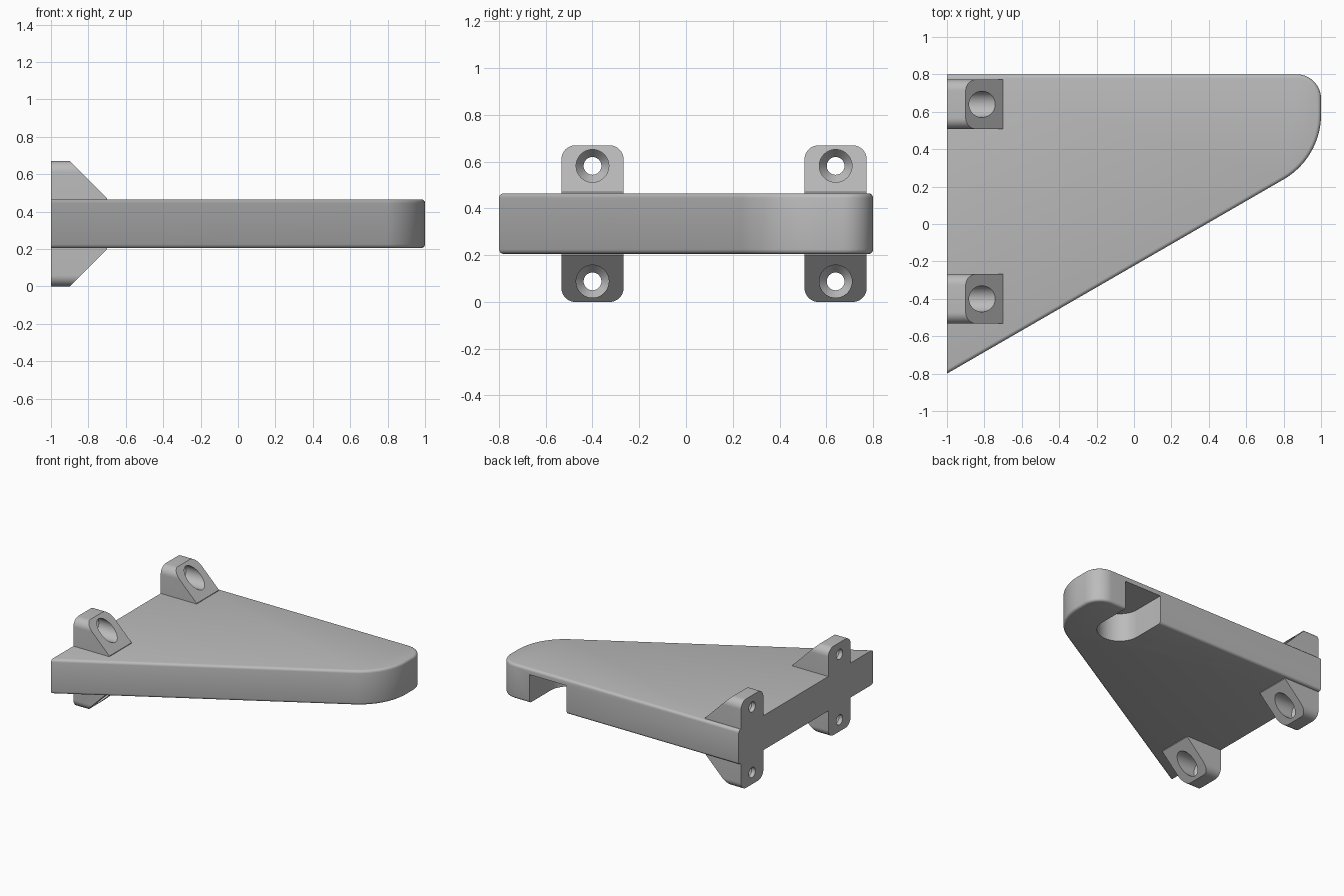
import bpy, bmesh
from math import sin, cos, radians, pi
from mathutils import Vector

default = bpy.data.objects.get("Cube")
if default:
    bpy.data.objects.remove(default, do_unlink=True)

MID, HALF = 0.335, 0.13      # plate mid height and half thickness

grey = bpy.data.materials.new("plain grey")
grey.use_nodes = True
colour = (0.5, 0.5, 0.5, 1)
grey.diffuse_color = colour
grey.node_tree.nodes["Principled BSDF"].inputs["Base Color"].default_value = colour


def arc(cx, cy, r, start, end, n):
    """Points on an arc, angles in degrees."""
    angles = [radians(start + (end - start) * i / n) for i in range(n + 1)]
    return [(cx + r * cos(a), cy + r * sin(a)) for a in angles]


def prism(points, vector):
    """Closed solid made by extruding a 3D outline."""
    bm = bmesh.new()
    face = bm.faces.new([bm.verts.new(p) for p in points])
    new = bmesh.ops.extrude_face_region(bm, geom=[face])["geom"]
    bmesh.ops.translate(bm, vec=vector, verts=[g for g in new if isinstance(g, bmesh.types.BMVert)])
    bmesh.ops.recalc_face_normals(bm, faces=bm.faces)
    return bm


def to_object(name, bm):
    mesh = bpy.data.meshes.new(name)
    bm.to_mesh(mesh)
    bm.free()
    mesh.materials.append(grey)
    ob = bpy.data.objects.new(name, mesh)
    bpy.context.collection.objects.link(ob)
    return ob


def cut_and_smooth(ob, cutter):
    """Subtract the cutter, discard it, and smooth the curved faces."""
    mod = ob.modifiers.new("cut", 'BOOLEAN')
    mod.operation = 'DIFFERENCE'
    mod.solver = 'EXACT'
    mod.object = cutter
    bpy.ops.object.select_all(action='DESELECT')
    bpy.context.view_layer.objects.active = ob
    ob.select_set(True)
    bpy.ops.object.modifier_apply(modifier=mod.name)
    bpy.data.objects.remove(cutter, do_unlink=True)
    bpy.ops.object.shade_smooth_by_angle(angle=radians(30))


# Tapered plate with rounded tip and softened rims, flat at the wall end
outline = [(-1, 0.8), (-1, -0.8)]
outline += arc(0.6, 0.585, 0.4, -60, 0, 20)
outline += arc(0.87, 0.67, 0.13, 0, 90, 14)
bm = prism([(x, y, MID - HALF) for x, y in outline], (0, 0, 2 * HALF))
rims = [e for e in bm.edges
        if abs(e.verts[0].co.z - e.verts[1].co.z) < 1e-4
        and max(v.co.x for v in e.verts) > -0.99]
bmesh.ops.bevel(bm, geom=rims, offset=0.02, segments=4, profile=0.5, affect='EDGES')
plate = to_object("tapered_plate", bm)

# Round-ended slot in the underside, open at the back
slot = [(0.745, 1.0)] + arc(0.59, 0.55, 0.155, 0, -180, 28) + [(0.435, 1.0)]
cutter = to_object("slot_cutter", prism([(x, y, 0.1) for x, y in slot], (0, 0, 0.32)))
cut_and_smooth(plate, cutter)


def screw_cutter(y, z):
    """Countersunk screw hole along x, made as a stack of rings."""
    bm = bmesh.new()
    n = 40
    rings = []
    for x, r in ((-1.1, 0.038), (-0.97, 0.038), (-0.93, 0.07), (-0.5, 0.07)):
        rings.append([bm.verts.new((x, y + r * cos(2 * pi * i / n), z + r * sin(2 * pi * i / n)))
                      for i in range(n)])
    for a, b in zip(rings, rings[1:]):
        for i in range(n):
            j = (i + 1) % n
            bm.faces.new((a[i], a[j], b[j], b[i]))
    bm.faces.new(rings[0])
    bm.faces.new(rings[-1])
    bmesh.ops.recalc_face_normals(bm, faces=bm.faces)
    return to_object("screw_cutter", bm)


# Wedge-shaped screw lugs above and below the plate
W, R, TOP = 0.133, 0.06, 0.335
for side, y in (("front", -0.4), ("back", 0.64)):
    for level, s in (("upper", 1), ("lower", -1)):
        section = [(-W, HALF), (W, HALF)]
        section += arc(W - R, TOP - R, R, 0, 90, 10) + arc(R - W, TOP - R, R, 90, 180, 10)
        bm = prism([(-1, y + a, MID + s * h) for a, h in section], (0.3, 0, 0))
        cut = bmesh.ops.bisect_plane(
            bm, geom=bm.verts[:] + bm.edges[:] + bm.faces[:], dist=1e-5,
            plane_co=Vector((-0.695, y, MID + s * HALF)), plane_no=Vector((1, 0, s)),
            clear_outer=True)
        bmesh.ops.holes_fill(bm, edges=[e for e in bm.edges if e.is_boundary])
        bmesh.ops.recalc_face_normals(bm, faces=bm.faces)
        lug = to_object(f"{level}_{side}_lug", bm)
        cut_and_smooth(lug, screw_cutter(y, MID + s * 0.247))
